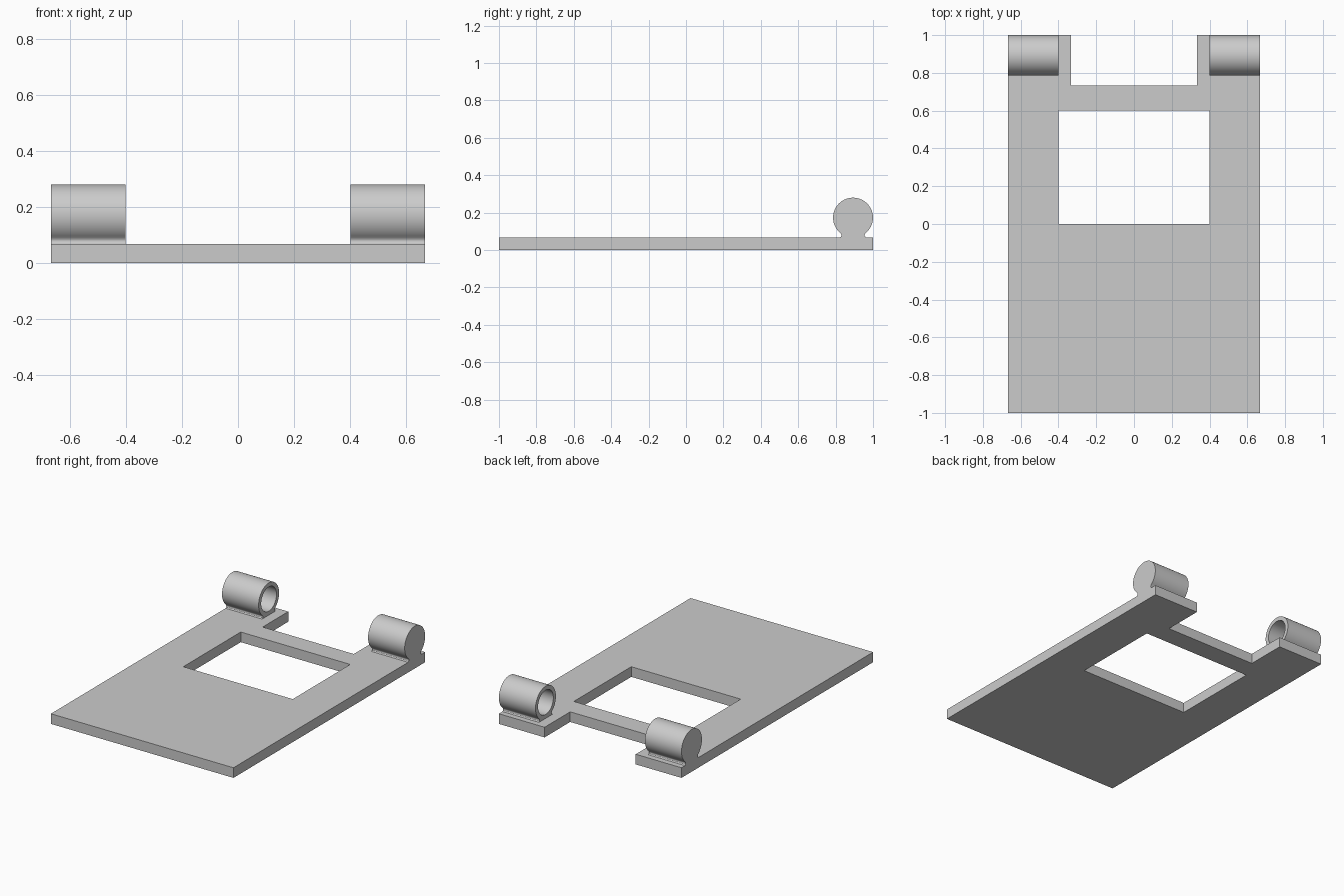
import bpy, bmesh
from math import sin, cos, pi, radians

default = bpy.data.objects.get("Cube")
if default:
    bpy.data.objects.remove(default, do_unlink=True)

grey = bpy.data.materials.new("plain_grey")
grey.use_nodes = True
colour = (0.6, 0.6, 0.6, 1)
grey.diffuse_color = colour
grey.node_tree.nodes["Principled BSDF"].inputs["Base Color"].default_value = colour

THICK = 0.067
HALF_W = 0.667


def finish(name, bm):
    bmesh.ops.recalc_face_normals(bm, faces=bm.faces[:])
    mesh = bpy.data.meshes.new(name)
    bm.to_mesh(mesh)
    bm.free()
    mesh.materials.append(grey)
    ob = bpy.data.objects.new(name, mesh)
    bpy.context.collection.objects.link(ob)
    bpy.ops.object.select_all(action='DESELECT')
    ob.select_set(True)
    bpy.context.view_layer.objects.active = ob
    bpy.ops.object.shade_smooth_by_angle(angle=radians(30))
    return ob


# Base plate: grid cells with the window and the rear notch left out
xs = [-HALF_W, -0.4, -0.333, 0.333, 0.4, HALF_W]
ys = [-1, 0, 0.6, 0.733, 1]
bm = bmesh.new()
for i in range(len(xs) - 1):
    for j in range(len(ys) - 1):
        window = j == 1 and 1 <= i <= 3
        notch = j == 3 and i == 2
        if window or notch:
            continue
        x0, x1, y0, y1 = xs[i], xs[i + 1], ys[j], ys[j + 1]
        bm.faces.new([bm.verts.new((x, y, 0)) for x, y in
                      ((x0, y0), (x1, y0), (x1, y1), (x0, y1))])
bmesh.ops.remove_doubles(bm, verts=bm.verts[:], dist=0.001)
top = bmesh.ops.extrude_face_region(bm, geom=bm.faces[:])["geom"]
bmesh.ops.translate(bm, vec=(0, 0, THICK),
                    verts=[v for v in top if isinstance(v, bmesh.types.BMVert)])
finish("base_plate", bm)

# Hinge barrel section: round body on a narrow, flared neck
CY, CZ, R, BORE = 0.893, 0.173, 0.1067, 0.08
neck = [(0.063, 0.084), (0.062, 0.078), (0.064, 0.072), (0.07, THICK)]
gap = radians(40)
body = [-pi / 2 + gap + (2 * pi - 2 * gap) * k / 56 for k in range(57)]
profile = [(CY + R * cos(a), CZ + R * sin(a)) for a in body]
profile += [(CY - d, z) for d, z in neck]
profile += [(CY + d, z) for d, z in reversed(neck)]
bore = [(CY + BORE * cos(2 * pi * k / 48), CZ + BORE * sin(2 * pi * k / 48))
        for k in range(48)]


def hinge_barrel(name, side):
    """Barrel closed on its outer end, with a blind bore opening inwards."""
    bm = bmesh.new()
    mouth_edges = []
    for outline, depth in ((profile, HALF_W), (bore, 0.6)):
        near = [bm.verts.new((side * 0.4, y, z)) for y, z in outline]
        far = [bm.verts.new((side * depth, y, z)) for y, z in outline]
        n = len(outline)
        for k in range(n):
            m = (k + 1) % n
            bm.faces.new((near[k], near[m], far[m], far[k]))
            mouth_edges.append(bm.edges.get((near[k], near[m])))
        bm.faces.new(far)
    bmesh.ops.triangle_fill(bm, edges=mouth_edges, use_beauty=True)
    finish(name, bm)


hinge_barrel("left_hinge_barrel", 1)
hinge_barrel("right_hinge_barrel", -1)
